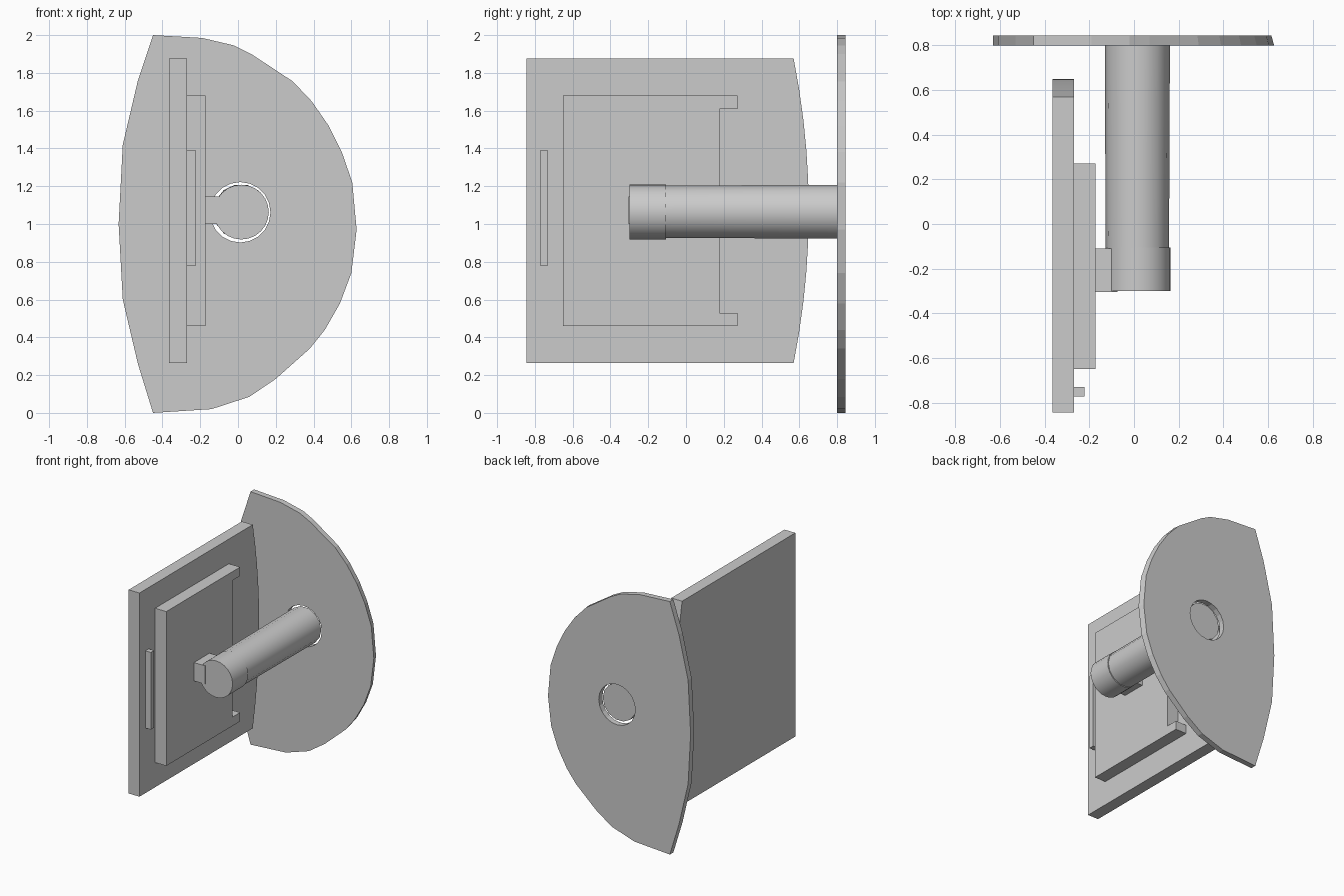
import bpy, bmesh, math

if "Cube" in bpy.data.objects:
    bpy.data.objects.remove(bpy.data.objects["Cube"])


def prism(name, near, far):
    """Solid between two matching outlines of 3D points."""
    bm = bmesh.new()
    a = [bm.verts.new(p) for p in near]
    b = [bm.verts.new(p) for p in far]
    bm.faces.new(a)
    bm.faces.new(b[::-1])
    for i in range(len(a)):
        j = (i + 1) % len(a)
        bm.faces.new((a[i], b[i], b[j], a[j]))
    bmesh.ops.recalc_face_normals(bm, faces=bm.faces)
    me = bpy.data.meshes.new(name)
    bm.to_mesh(me)
    bm.free()
    ob = bpy.data.objects.new(name, me)
    bpy.context.collection.objects.link(ob)
    return ob


def slab(name, profile, x0, x1):
    """Side profile (y, z) extruded along x."""
    return prism(name, [(x0, y, z) for y, z in profile], [(x1, y, z) for y, z in profile])


def rect(y0, y1, z0, z1):
    return [(y0, z0), (y1, z0), (y1, z1), (y0, z1)]


def rod(name, x, z, r, y0, y1, sides, r_end=None):
    """Round bar along y."""
    ring = [(math.cos(t), math.sin(t)) for t in (2 * math.pi * i / sides for i in range(sides))]
    e = r_end or r
    return prism(name, [(x + r * c, y0, z + r * s) for c, s in ring],
                 [(x + e * c, y1, z + e * s) for c, s in ring])


def smooth(ob):
    bpy.ops.object.select_all(action='DESELECT')
    bpy.context.view_layer.objects.active = ob
    ob.select_set(True)
    bpy.ops.object.shade_smooth_by_angle(angle=math.radians(35))


# Rear D-shaped disc, right rim slightly bevelled
outline = [(-0.45, 2.0), (-0.19, 1.985), (-0.02, 1.945), (0.07, 1.90), (0.29, 1.755),
           (0.39, 1.65), (0.48, 1.52), (0.55, 1.38), (0.605, 1.22), (0.628, 0.97),
           (0.60, 0.74), (0.54, 0.58), (0.46, 0.44), (0.38, 0.34), (0.20, 0.18),
           (0.06, 0.085), (-0.14, 0.02), (-0.45, 0.0), (-0.53, 0.26), (-0.61, 0.60),
           (-0.632, 1.0), (-0.61, 1.42), (-0.53, 1.76)]
disc = prism("rear_disc", [(x, 0.80, z) for x, z in outline],
             [(x * 0.98 if x > 0 else x, 0.845, z) for x, z in outline])

# Round hole through the disc
cutter = rod("hole_cutter", 0.012, 1.062, 0.16, 0.7, 0.95, 20)
cutter.hide_render = True
mod = disc.modifiers.new("hole", 'BOOLEAN')
mod.operation = 'DIFFERENCE'
mod.solver = 'EXACT'
mod.object = cutter
bpy.context.view_layer.objects.active = disc
bpy.ops.object.modifier_apply(modifier=mod.name)
bpy.data.objects.remove(cutter)

# Shaft and its rounder tip
smooth(rod("shaft", 0.015, 1.065, 0.142, -0.11, 0.81, 14, 0.146))
smooth(rod("shaft_tip", 0.018, 1.063, 0.145, -0.30, -0.105, 24))

# Side plate with bowed rear edge
bow = [(0.57 + 0.08 * (1 - (i / 5) ** 2), 1.07 + 0.161 * i) for i in range(-5, 6)]
smooth(slab("side_plate", [(-0.845, 0.265)] + bow + [(-0.845, 1.875)], -0.365, -0.27))

# Raised panel with notched rear edge
slab("raised_panel", [(-0.65, 0.46), (0.272, 0.46), (0.272, 0.53), (0.178, 0.53),
                      (0.178, 1.61), (0.272, 1.61), (0.272, 1.68), (-0.65, 1.68)], -0.27, -0.172)

# Narrow strip and the block joining panel to shaft
slab("narrow_strip", rect(-0.772, -0.73, 0.78, 1.39), -0.27, -0.222)
slab("joining_block", rect(-0.305, -0.11, 1.0, 1.145), -0.172, -0.075)
